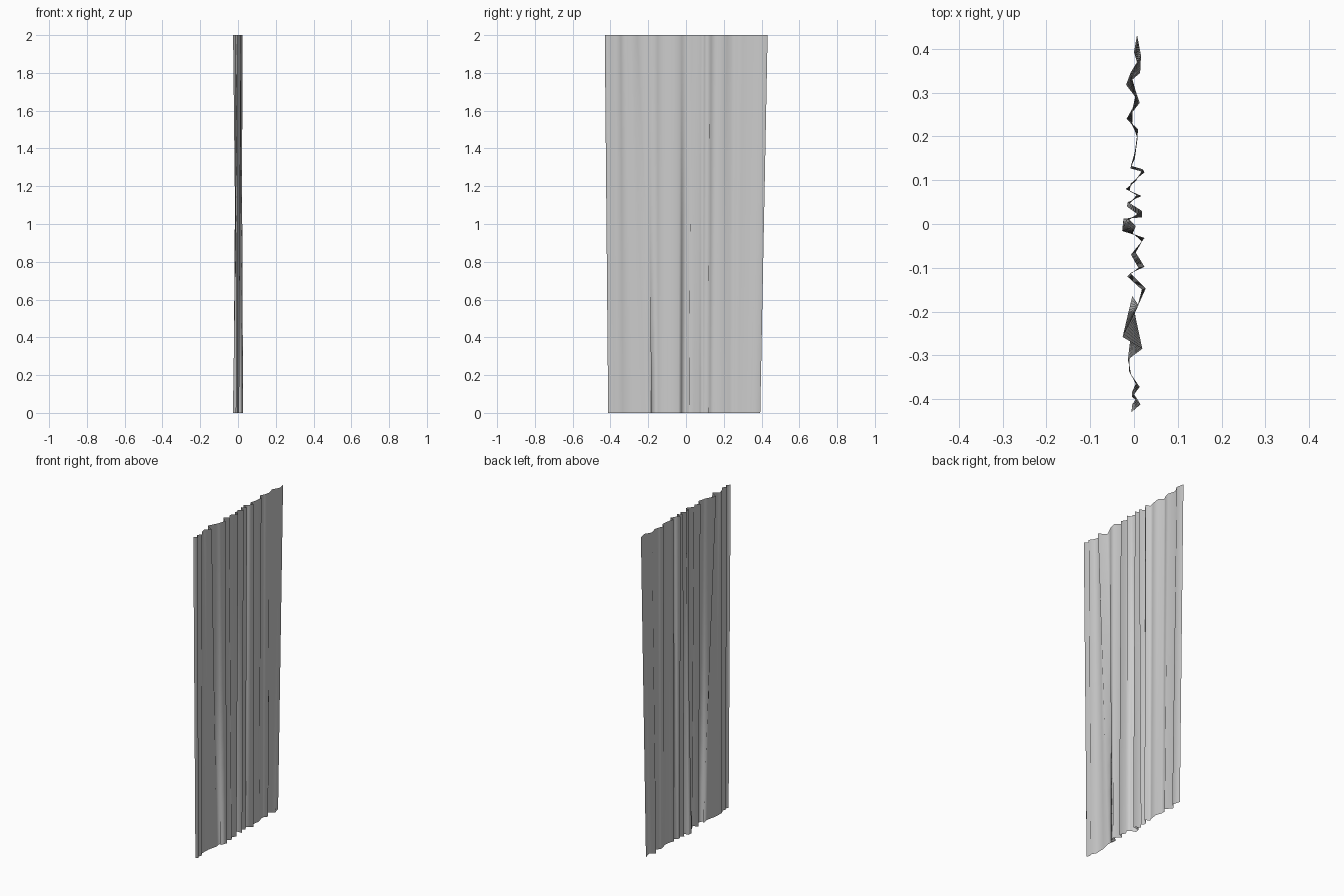
import bpy, bmesh

# Pleat creases from back to front: top y, top x, bottom y, bottom x
PLEATS = [
    (0.432, 0.007, 0.393, 0.000),
    (0.385, 0.016, 0.345, 0.014),
    (0.345, -0.008, 0.318, -0.018),
    (0.300, 0.005, 0.277, 0.013),
    (0.265, -0.003, 0.255, -0.004),
    (0.240, -0.017, 0.232, -0.004),
    (0.217, 0.009, 0.195, 0.008),
    (0.165, 0.002, 0.150, 0.002),
    (0.133, -0.007, 0.127, -0.008),
    (0.125, 0.020, 0.118, 0.024),
    (0.098, 0.004, 0.092, -0.008),
    (0.080, -0.019, 0.075, -0.010),
    (0.064, 0.017, 0.066, 0.006),
    (0.050, -0.014, 0.040, -0.016),
    (0.030, 0.018, 0.015, 0.018),
    (0.010, -0.010, 0.012, -0.024),
    (-0.005, 0.004, -0.016, -0.027),
    (-0.022, -0.004, -0.025, 0.002),
    (-0.032, 0.024, -0.040, 0.018),
    (-0.070, -0.007, -0.065, 0.004),
    (-0.100, 0.010, -0.098, 0.024),
    (-0.120, -0.015, -0.112, -0.008),
    (-0.150, 0.018, -0.147, 0.027),
    (-0.195, 0.006, -0.185, 0.010),
    (-0.258, -0.026, -0.165, -0.004),
    (-0.285, 0.019, -0.215, 0.004),
    (-0.310, -0.014, -0.275, -0.010),
    (-0.345, -0.006, -0.335, -0.012),
    (-0.372, 0.013, -0.365, 0.004),
    (-0.395, -0.004, -0.383, -0.004),
    (-0.412, 0.015, -0.398, 0.006),
    (-0.430, -0.006, -0.412, -0.004),
]
HEIGHT = 2.0
ROWS = 12

# Curtain sheet, lofted between the bottom and top pleat lines
bm = bmesh.new()
grid = []
for r in range(ROWS + 1):
    t = r / ROWS
    grid.append([bm.verts.new((bx + (tx - bx) * t, by + (ty - by) * t, HEIGHT * t))
                 for ty, tx, by, bx in PLEATS])
for lo, hi in zip(grid, grid[1:]):
    for i in range(len(PLEATS) - 1):
        bm.faces.new((lo[i + 1], lo[i], hi[i], hi[i + 1])).smooth = True
mesh = bpy.data.meshes.new("curtain")
bm.to_mesh(mesh)
bm.free()
curtain = bpy.data.objects.new("curtain", mesh)
bpy.context.collection.objects.link(curtain)
